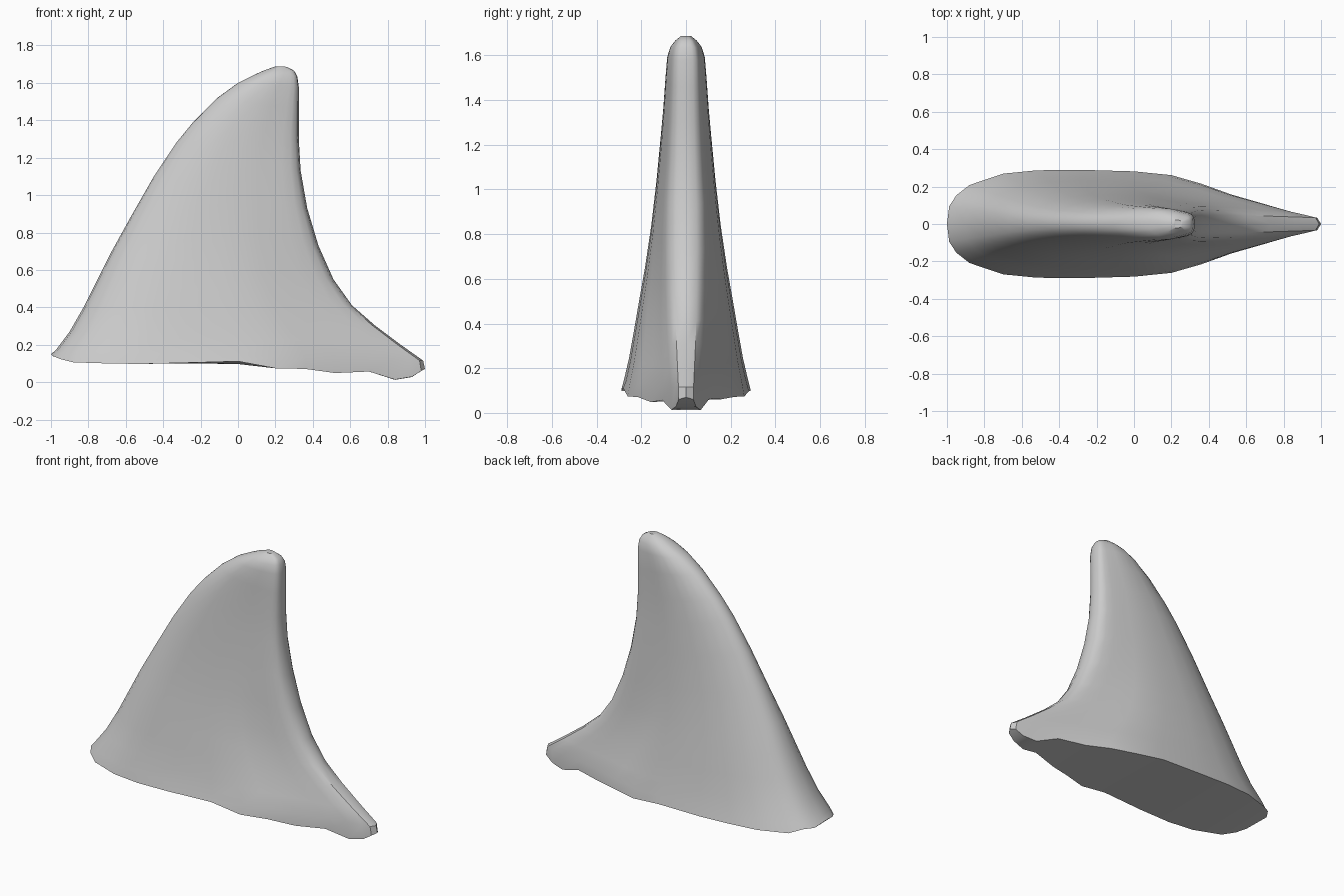
import bpy, bmesh, random

if "Cube" in bpy.data.objects:
    bpy.data.objects.remove(bpy.data.objects["Cube"])

random.seed(4)


def interp(table, v, col=1):
    """Piecewise linear lookup in a table sorted by its first column."""
    if v <= table[0][0]:
        return table[0][col]
    for a, b in zip(table, table[1:]):
        if v <= b[0]:
            f = (v - a[0]) / (b[0] - a[0])
            return a[col] + f * (b[col] - a[col])
    return table[-1][col]


# Sections from base to tip: lead x, lead z, trail x, trail z, half width
RINGS = [
    (-1.00, .15, 1.00, .07, .290),
    (-.975, .17, .99, .115, .277),
    (-.90, .27, .87, .20, .255),
    (-.82, .41, .73, .305, .232),
    (-.75, .55, .61, .41, .210),
    (-.675, .70, .51, .55, .184),
    (-.57, .89, .43, .73, .156),
    (-.45, 1.10, .37, .93, .132),
    (-.33, 1.28, .335, 1.13, .114),
    (-.24, 1.39, .325, 1.30, .102),
    (-.11, 1.52, .325, 1.46, .092),
    (.00, 1.60, .325, 1.58, .084),
    (.08, 1.64, .317, 1.635, .070),
    (.14, 1.667, .300, 1.665, .048),
    (.20, 1.688, .260, 1.686, .022),
]

# Width along the chord: position, fraction near base, fraction near tip
SECTION = [
    (0, 0, 0), (.006, .33, .20), (.025, .53, .38), (.06, .72, .55),
    (.15, .93, .78), (.24, .99, .92), (.35, 1, 1), (.50, .97, 1),
    (.60, .90, .97), (.68, .74, .91), (.76, .54, .84), (.85, .36, .76),
    (.92, .22, .67), (.965, .15, .55), (.99, .11, .35), (1, 0, 0),
]

# Torn lower rim: x, z
RIM = [(-1, .15), (-.94, .13), (-.89, .11), (0, .105), (.2, .07), (.5, .065),
       (.58, .03), (.66, .03), (.71, .065), (.80, .04), (.86, .01),
       (.95, .045), (1, .07)]

bm = bmesh.new()
loops = []
for i, (x0, z0, x1, z1, width) in enumerate(RINGS):
    w = min(1, max(0, ((z0 + z1) / 2 - .1) / .85))

    def point(row, side):
        t, base, tip = row
        x = x0 + t * (x1 - x0)
        z = z0 + t * (z1 - z0)
        y = side * width * (base + w * (tip - base))
        if i == 0:
            z = interp(RIM, x)
            if 0 < t < .97:
                z = max(.012, z + random.uniform(-.012, .008))
        return bm.verts.new((x, y, z))

    loops.append([point(r, -1) for r in SECTION] +
                 [point(r, 1) for r in SECTION[-2:0:-1]])

# Skin between sections
for a, b in zip(loops, loops[1:]):
    n = len(a)
    for k in range(n):
        bm.faces.new((a[k], a[(k + 1) % n], b[(k + 1) % n], b[k]))

# Tip cap and cut underside
for loop in (loops[0], loops[-1]):
    n = len(loop)
    for k in range(n // 2):
        quad = [loop[k], loop[k + 1], loop[(n - k - 1) % n], loop[(n - k) % n]]
        bm.faces.new(list(dict.fromkeys(quad)))
bmesh.ops.recalc_face_normals(bm, faces=bm.faces[:])

mesh = bpy.data.meshes.new("fin")
bm.to_mesh(mesh)
bm.free()
fin = bpy.data.objects.new("fin", mesh)
bpy.context.collection.objects.link(fin)
bpy.context.view_layer.objects.active = fin
fin.select_set(True)
bpy.ops.object.shade_smooth_by_angle(angle=.6)
